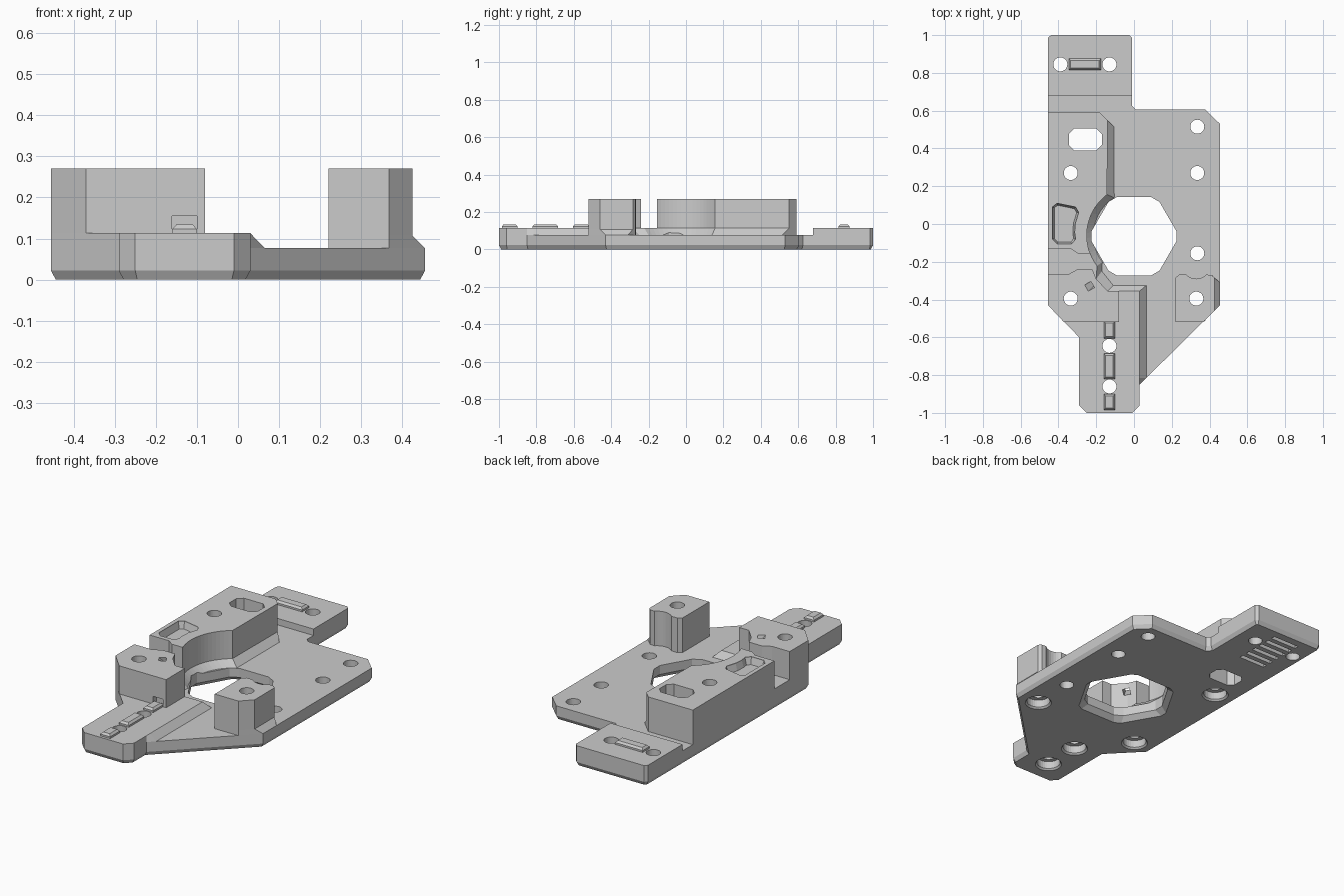
import bpy, bmesh
from math import cos, sin, radians
from mathutils import Vector

if "Cube" in bpy.data.objects:
    bpy.data.objects.remove(bpy.data.objects["Cube"], do_unlink=True)

grey = bpy.data.materials.new("light grey plastic")
grey.use_nodes = True
grey.diffuse_color = (0.6, 0.6, 0.6, 1)
grey.node_tree.nodes["Principled BSDF"].inputs["Base Color"].default_value = (0.6, 0.6, 0.6, 1)

PLATE, LEDGE, TOP = 0.077, 0.113, 0.27


def add_loft(bm, rings):
    """Closed solid through (outline, height) rings with equal point counts."""
    loops = [[bm.verts.new((x, y, z)) for x, y in pts] for pts, z in rings]
    n = len(loops[0])
    for a, b in zip(loops, loops[1:]):
        for i in range(n):
            j = (i + 1) % n
            bm.faces.new((a[i], a[j], b[j], b[i]))
    bm.faces.new(loops[0][::-1])
    bm.faces.new(loops[-1])


def make(name, *solids):
    bm = bmesh.new()
    for rings in solids:
        add_loft(bm, rings)
    bmesh.ops.remove_doubles(bm, verts=bm.verts, dist=1e-5)
    bmesh.ops.recalc_face_normals(bm, faces=bm.faces)
    me = bpy.data.meshes.new(name)
    bm.to_mesh(me)
    bm.free()
    me.materials.append(grey)
    ob = bpy.data.objects.new(name, me)
    bpy.context.collection.objects.link(ob)
    return ob


def arc(cx, cy, r, a, b, n):
    return [(cx + r * cos(radians(a + (b - a) * i / n)),
             cy + r * sin(radians(a + (b - a) * i / n))) for i in range(n + 1)]


def circle(x, y, r):
    return arc(x, y, r, 0, 360, 32)[:-1]


def rect(x0, x1, y0, y1):
    return [(x0, y0), (x1, y0), (x1, y1), (x0, y1)]


def inset(pts, d):
    """Move every edge of an outline inwards by d."""
    p = [Vector(q) for q in pts]
    area = sum(p[i - 1].x * p[i].y - p[i].x * p[i - 1].y for i in range(len(p)))
    s = 1 if area > 0 else -1
    out = []
    for i in range(len(p)):
        e, f = (p[i] - p[i - 1]).normalized(), (p[(i + 1) % len(p)] - p[i]).normalized()
        n1, n2 = Vector((-e.y, e.x)) * s, Vector((-f.y, f.x)) * s
        q = p[i] + (n1 + n2) * d / (1 + n1.dot(n2))
        out.append((q.x, q.y))
    return out


def cut_corners(pts, d):
    """Replace each corner by two points at distance d along its edges."""
    p = [Vector(q) for q in pts]
    out = []
    for i, q in enumerate(p):
        for other in (p[i - 1], p[(i + 1) % len(p)]):
            v = q + (other - q).normalized() * d
            out.append((v.x, v.y))
    return out


# Base plate with a chamfered underside
tongue = [(0.03, -0.96), (-0.01, -1), (-0.25, -1), (-0.29, -0.96), (-0.29, -0.6), (-0.455, -0.43)]
outline = [(-0.455, 0.985), (-0.44, 1), (-0.025, 1), (-0.01, 0.985), (-0.01, 0.625), (0.01, 0.605),
           (0.378, 0.605), (0.455, 0.53), (0.455, -0.43), (0.03, -0.85)] + tongue
base = make("base_plate", [(inset(outline, 0.012), 0), (outline, 0.022), (outline, PLATE)])

# Raised ledge with a sloping foot, running along the left side and the front tongue
foot = ([(-0.455, 0.59), (-0.18, 0.59), (-0.105, 0.515)] + arc(0.02, -0.06, 0.235, 122, 217, 16)
        + [(-0.17, -0.25), (-0.11, -0.325), (0.065, -0.325), (0.065, -0.815), (0.03, -0.85)] + tongue)
crest = ([(-0.455, 0.59), (-0.18, 0.59), (-0.14, 0.55)] + arc(0.02, -0.06, 0.27, 127, 217, 16)
         + [(-0.2, -0.29), (-0.14, -0.355), (0.03, -0.355), (0.03, -0.815), (0.03, -0.85)] + tongue)
ledge = make("raised_ledge", [(foot, PLATE), (crest, LEDGE)])

# Rear tab step
tab = [(-0.455, 0.68), (-0.455, 0.985), (-0.44, 1), (-0.025, 1), (-0.01, 0.985), (-0.01, 0.68)]
rear = make("rear_tab", [(tab, PLATE), (tab, LEDGE)])

# Long side block hugging the central opening
side = ([(-0.455, 0.59), (-0.18, 0.59), (-0.14, 0.55)] + arc(0.02, -0.06, 0.27, 127, 200.6, 16)
        + [(-0.3, -0.155), (-0.335, -0.13), (-0.455, -0.13)])
side_block = make("long_side_block", [(side, LEDGE), (side, TOP)])

# Front corner block
corner = [(-0.455, -0.265), (-0.345, -0.265), (-0.3, -0.24), (-0.22, -0.24), (-0.2, -0.29),
          (-0.14, -0.355), (-0.08, -0.355), (-0.08, -0.52), (-0.37, -0.52), (-0.455, -0.43)]
corner_block = make("front_corner_block", [(corner, LEDGE), (corner, TOP)])

# Single post with a scooped back and a sloping outer foot
scoop = ([(0.41, -0.27)] + arc(0.33, -0.215, 0.075, -45, -135, 8)
         + [(0.24, -0.268), (0.22, -0.283), (0.22, -0.52), (0.367, -0.52)])
post_foot = scoop + [(0.455, -0.43), (0.455, -0.31)]
post_top = scoop + [(0.425, -0.46), (0.425, -0.284)]
post = make("corner_post", [(post_foot, PLATE), (post_top, 0.107), (post_top, TOP)])


# Raised alignment ridges
def ridge(*bounds):
    r = rect(*bounds)
    return [(r, LEDGE), (r, LEDGE + 0.01), (inset(r, 0.01), 0.134)]


make("rear_ridge", ridge(-0.345, -0.175, 0.815, 0.875))
make("tongue_ridges", *[ridge(-0.16, -0.1, a, b)
                        for a, b in ((-0.605, -0.515), (-0.82, -0.685), (-0.985, -0.9))])

# Bolt holes: plain, and counterbored from below
bolts = []
for x, y in ((-0.39, 0.845), (-0.13, 0.845), (0.335, 0.515), (0.335, 0.27), (0.335, -0.155)):
    bolts.append([(circle(x, y, 0.037), -0.01), (circle(x, y, 0.037), 0.4)])
for x, y in ((-0.335, 0.27), (-0.335, -0.395), (0.33, -0.395), (-0.13, -0.645), (-0.13, -0.86)):
    bolts.append([(circle(x, y, r), z) for r, z in
                  ((0.08, -0.01), (0.061, 0.009), (0.061, 0.05), (0.037, 0.051), (0.037, 0.4))])


# Central hexagonal opening, flared underneath
def hexagon(r, c):
    return cut_corners(arc(0, -0.065, r, 0, 300, 5), c)


opening = [(hexagon(0.281, 0.02), -0.01), (hexagon(0.24, 0.03), 0.027), (hexagon(0.24, 0.03), 0.15)]

# Through window and shallow tapered pocket in the long block
window = cut_corners(rect(-0.345, -0.17, 0.39, 0.505), 0.028)
pocket = cut_corners([(-0.432, 0.115), (-0.285, 0.085), (-0.318, -0.02), (-0.305, -0.105), (-0.432, -0.105)], 0.025)


# Slanted tie channel and front notch in the corner block
def channel(d):
    return arc(-0.235 + 0.735 * d, -0.33 + 0.678 * d, 0.027, 75, 345, 3)


notch = rect(-0.16, -0.1, -0.56, -0.49)
recesses = [opening, [(window, -0.01), (window, 0.4)],
            [(inset(pocket, 0.01), 0.23), (pocket, TOP - 0.005), (pocket, 0.3)],
            [(channel(0.085), 0.185), (channel(-0.03), 0.3)],
            [(notch, LEDGE + 0.0005), (notch, 0.155)]]

# Grip slots under the rear tab
slots = []
for i in range(6):
    y = 0.66 + i * 0.052
    slot = rect(-0.342, -0.178, y, y + 0.024)
    slots.append([(slot, -0.01), (slot, 0.02)])


def carve(name, solids, parts):
    cutter = make(name, *solids)
    cutter.hide_render = True
    cutter.hide_viewport = True
    for ob in parts:
        mod = ob.modifiers.new(name, 'BOOLEAN')
        mod.operation = 'DIFFERENCE'
        mod.solver = 'EXACT'
        mod.use_self = True
        mod.object = cutter


carve("bolt_hole_cutters", bolts, (base, ledge, rear, side_block, corner_block, post))
carve("recess_cutters", recesses, (base, ledge, side_block, corner_block))
carve("slot_cutters", slots, (base,))
